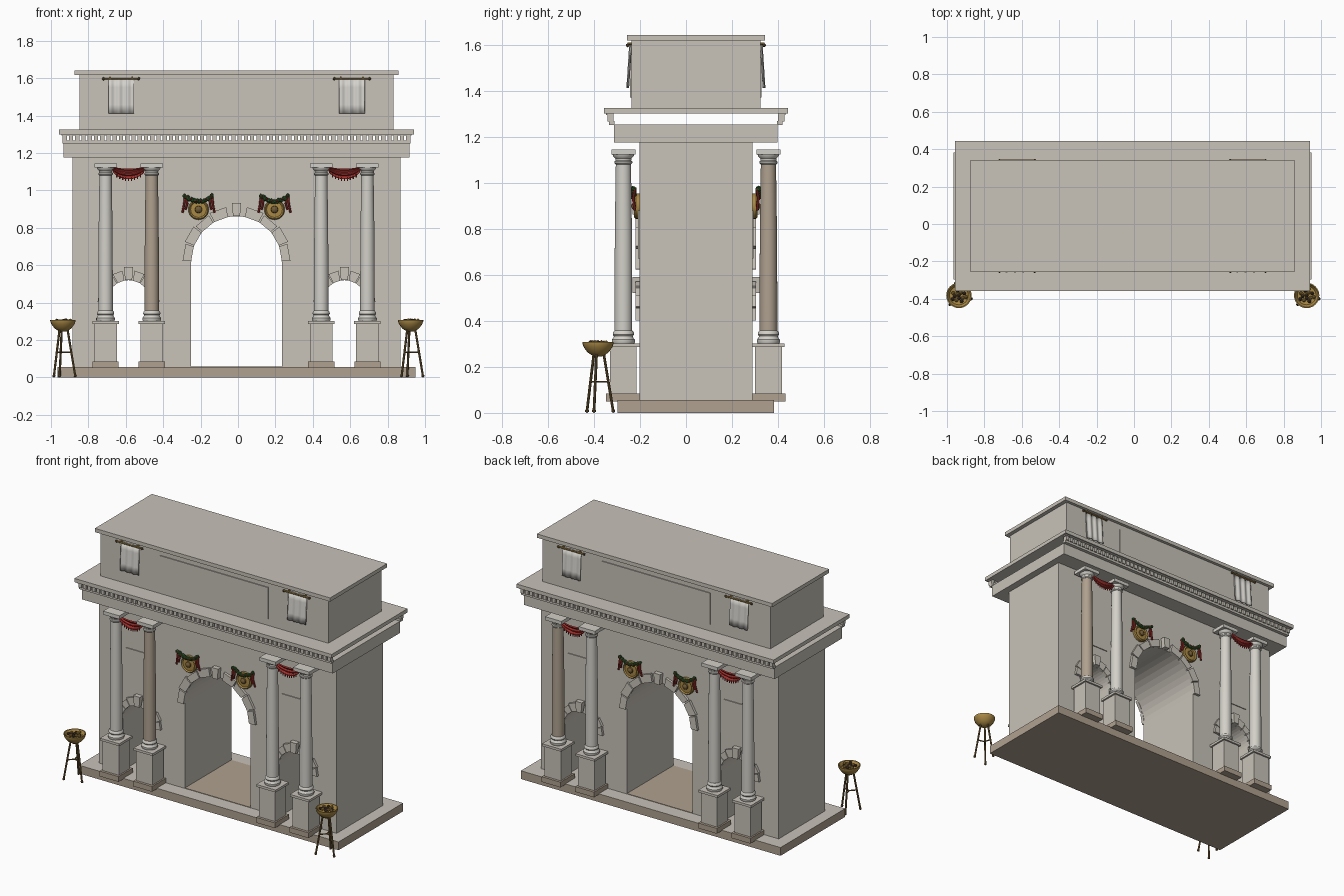
import bpy, bmesh, math, random
from mathutils import Matrix, Vector

if "Cube" in bpy.data.objects:
    bpy.data.objects.remove(bpy.data.objects["Cube"])

random.seed(4)
CX, CY = -0.008, 0.043          # centre of the building
ORIGIN = Vector((CX, CY, 0))
pi, sin, cos = math.pi, math.sin, math.cos


def material(name, *rgb):
    m = bpy.data.materials.new(name)
    m.diffuse_color = (*rgb, 1)
    m.use_nodes = True
    m.node_tree.nodes["Principled BSDF"].inputs["Base Color"].default_value = m.diffuse_color
    return m


STONE = material("grey_stone", 0.58, 0.545, 0.485)
PALE = material("pale_column_stone", 0.65, 0.63, 0.58)
SAND = material("sand_stone", 0.43, 0.355, 0.275)
LINEN = material("linen_cloth", 0.66, 0.64, 0.60)
GOLD = material("gold", 0.40, 0.25, 0.06)
BRONZE = material("dark_bronze", 0.17, 0.105, 0.035)
RED = material("red_cloth", 0.36, 0.03, 0.025)
GREEN = material("garland_green", 0.03, 0.11, 0.025)
COAL = material("coal", 0.09, 0.05, 0.025)


def finish(name, bm, mat, smooth=False):
    bmesh.ops.recalc_face_normals(bm, faces=bm.faces)
    me = bpy.data.meshes.new(name)
    bm.to_mesh(me)
    bm.free()
    me.materials.append(mat)
    ob = bpy.data.objects.new(name, me)
    ob.location = ORIGIN
    bpy.context.collection.objects.link(ob)
    if smooth:
        bpy.ops.object.select_all(action='DESELECT')
        ob.select_set(True)
        bpy.context.view_layer.objects.active = ob
        bpy.ops.object.shade_smooth_by_angle(angle=math.radians(35))
    return ob


def boxes(name, items, mat):
    """Each item: centre x, centre y, half x, half y, low z, high z."""
    bm = bmesh.new()
    for x, y, hx, hy, z0, z1 in items:
        m = Matrix.Translation((x, y, (z0 + z1) / 2)) @ Matrix.Diagonal((2 * hx, 2 * hy, z1 - z0, 1))
        bmesh.ops.create_cube(bm, size=1, matrix=m)
    return finish(name, bm, mat)


def prisms(name, outlines, mat):
    """Each outline: list of (x, z) points, then y start and y end."""
    bm = bmesh.new()
    for pts, y0, y1 in outlines:
        f = bm.faces.new([bm.verts.new((x, y0, z)) for x, z in pts])
        ext = bmesh.ops.extrude_face_region(bm, geom=[f])
        vs = [v for v in ext['geom'] if isinstance(v, bmesh.types.BMVert)]
        bmesh.ops.translate(bm, verts=vs, vec=(0, y1 - y0, 0))
    return finish(name, bm, mat)


def lathe(name, profile, places, mat, seg=24):
    """Revolve (radius, height) points; places are matrices."""
    bm = bmesh.new()
    for m in places:
        rings = [[bm.verts.new(m @ Vector((max(r, 1e-4) * cos(2 * pi * i / seg), max(r, 1e-4) * sin(2 * pi * i / seg), h)))
                  for i in range(seg)] for r, h in profile]
        for a, b in zip(rings, rings[1:]):
            for i in range(seg):
                j = (i + 1) % seg
                bm.faces.new((a[i], a[j], b[j], b[i]))
        bm.faces.new(rings[0])
        bm.faces.new(rings[-1])
    return finish(name, bm, mat, True)


def rods(name, segments, r, mat):
    bm = bmesh.new()
    for a, b in segments:
        a, b = Vector(a), Vector(b)
        m = Matrix.Translation((a + b) / 2) @ (b - a).to_track_quat('Z', 'Y').to_matrix().to_4x4()
        bmesh.ops.create_cone(bm, cap_ends=True, segments=10, radius1=r, radius2=r, depth=(b - a).length, matrix=m)
    return finish(name, bm, mat, True)


def balls(name, items, mat):
    bm = bmesh.new()
    for p, r in items:
        bmesh.ops.create_icosphere(bm, subdivisions=1, radius=r, matrix=Matrix.Translation(p))
    return finish(name, bm, mat)


def cloth(name, fn, nu, nv, mat):
    bm = bmesh.new()
    g = [[bm.verts.new(fn(i / nu, j / nv)) for j in range(nv + 1)] for i in range(nu + 1)]
    for i in range(nu):
        for j in range(nv):
            bm.faces.new((g[i][j], g[i + 1][j], g[i + 1][j + 1], g[i][j + 1]))
    ob = finish(name, bm, mat, True)
    ob.modifiers.new("thickness", 'SOLIDIFY').thickness = 0.004
    return ob


def at(x, y, z=0):
    return Matrix.Translation((x, y, z))


# Base slab: sand sides, grey top, sand floor in the main passage
base = boxes("base_slab", [(0, 0, 0.957, 0.34, 0, 0.055)], SAND)
base.data.materials.append(STONE)
for p in base.data.polygons:
    p.material_index = 1 if p.normal.z > 0.5 else 0
boxes("passage_floor", [(0, 0, 0.242, 0.245, 0.053, 0.058)], SAND)

# Main block with three arched passages
ARCHES = [(-0.577, 0.12, 0.40), (0, 0.242, 0.62), (0.577, 0.12, 0.40)]
outline = [(-0.877, 0.05)]
for x, r, spring in ARCHES:
    outline.append((x - r, 0.05))
    outline += [(x - r * cos(pi * i / 20), spring + r * sin(pi * i / 20)) for i in range(21)]
    outline.append((x + r, 0.05))
outline += [(0.877, 0.05), (0.877, 1.18), (-0.877, 1.18)]
prisms("main_block", [(outline, -0.245, 0.245)], STONE)

# Wedge stones and keystones around the arches
stones = []
for x, r, spring in ARCHES:
    for s in (-1, 1):
        for k in range(9):
            key = k == 4
            ro = r + (0.07 if key else 0.046 + 0.008 * (k % 2))
            a0, a1 = (pi * (k + e) / 9 for e in (0.04, 0.96))
            if key:
                w = 0.022
                pts = [(x - w * .85, spring + r), (x + w * .85, spring + r), (x + w * 1.1, spring + ro), (x - w * 1.1, spring + ro)]
            else:
                pts = [(x + q * cos(a), spring + q * sin(a)) for q, a in ((r, a0), (ro, a0), (ro, a1), (r, a1))]
            stones.append((pts, s * 0.24, s * (0.276 if key else 0.262)))
prisms("arch_stones", stones, STONE)

# Entablature, cornice with dentils, attic
boxes("entablature", [(0, 0, 0.925, 0.355, 1.175, 1.253)], STONE)
boxes("cornice", [(0, 0, 0.948, 0.40, 1.30, 1.325)], STONE)
boxes("dentil_fillet", [(0, s * 0.365, 0.93, 0.012, 1.25, 1.267) for s in (-1, 1)]
      + [(0, s * 0.374, 0.935, 0.016, 1.293, 1.301) for s in (-1, 1)], STONE)
boxes("dentils", [(-0.918 + i * 1.836 / 55, s * 0.371, 0.011, 0.014, 1.265, 1.296)
                  for i in range(56) for s in (-1, 1)], STONE)
boxes("attic", [(0, 0, 0.84, 0.28, 1.32, 1.62)], STONE)
boxes("attic_cap", [(0, 0, 0.867, 0.30, 1.617, 1.642)], STONE)
boxes("attic_panel", [(0, s * 0.28, 0.40, 0.006, 1.37, 1.58) for s in (-1, 1)], STONE)
boxes("wall_panels", [(x, s * 0.245, 0.10, 0.006, 0.67, 0.88) for x in (-0.577, 0.577) for s in (-1, 1)], STONE)

# Columns on pedestals
COLS = [(x, s * 0.315) for s in (-1, 1) for x in (-0.70, -0.453, 0.453, 0.70)]
boxes("pedestal_bases", [(x, y, 0.07, 0.075, 0.05, 0.085) for x, y in COLS], SAND)
boxes("pedestals", [(x, y, 0.06, 0.058, 0.085, 0.288) for x, y in COLS], STONE)
boxes("pedestal_caps", [(x, y, 0.071, 0.069, 0.286, 0.302) for x, y in COLS], STONE)
boxes("capital_slabs", [(x, y, 0.06, 0.052, 1.122, 1.145) for x, y in COLS], PALE)
FOOT = [(0.046, 0.30), (0.05, 0.308), (0.05, 0.318), (0.044, 0.325), (0.041, 0.333), (0.046, 0.34), (0.045, 0.35), (0.039, 0.357)]
SHAFT = [(0.0385, 0.355), (0.0385, 0.55), (0.037, 0.80), (0.033, 1.082)]
CAPITAL = [(0.034, 1.08), (0.039, 1.085), (0.039, 1.092), (0.034, 1.096), (0.035, 1.105), (0.045, 1.115), (0.047, 1.124)]
spots = [at(x, y) for x, y in COLS]
worn = (1, 7)
lathe("column_feet", FOOT, spots, PALE)
lathe("column_shafts", SHAFT, [m for i, m in enumerate(spots) if i not in worn], PALE)
lathe("worn_column_shafts", SHAFT, [spots[i] for i in worn], SAND)
lathe("capitals", CAPITAL, spots, PALE)

poles, knobs, garland, berries, ribbons, discs, fringe = [], [], [], [], [], [], []
for s in (-1, 1):
    for t in (-1, 1):
        # Red drape slung between paired columns
        def drape(u, v, s=s, t=t):
            a = 2 * u - 1
            top = 1.128 - 0.012 * (1 - a * a)
            return (t * 0.577 + 0.088 * a, s * (0.33 + 0.006 * sin(v * 14)),
                    top - v * (0.008 + 0.045 * math.sqrt(max(0, 1 - a * a))))
        cloth("red_drape", drape, 18, 8, RED)
        for k in range(9):
            x, y, z = drape(0.14 + k * 0.09, 1)
            fringe.append(((x, y, z + 0.004), (x, y, z - 0.013)))

        # Hanging cloth on the attic
        bx = t * 0.617
        cloth("hanging_banner", lambda u, v, s=s, bx=bx: (
            bx + 0.068 * (2 * u - 1), s * (0.286 + 0.012 * v + 0.004 * sin(u * 19)), 1.598 - 0.186 * v), 24, 4, LINEN)
        poles.append(((bx - 0.092, s * 0.296, 1.597), (bx + 0.092, s * 0.296, 1.597)))
        poles += [((bx + q, s * 0.275, 1.604), (bx + q, s * 0.298, 1.604)) for q in (-0.06, 0.06)]
        knobs += [((bx + q, s * 0.296, 1.597), 0.009) for q in (-0.094, 0.094)]

        # Round shield with garland and ribbons
        sx = t * 0.203
        discs.append(at(sx, s * 0.245, 0.898) @ Matrix.Rotation(-s * pi / 2, 4, 'X'))
        for k in range(23):
            a = k / 11 - 1
            p = Vector((sx + 0.074 * a, s * 0.272, 0.942 + 0.03 * a * a))
            garland.append((p + Vector([random.uniform(-.004, .004) for _ in range(3)]), 0.012))
            if k % 4 == 1:
                berries.append((p + Vector((0, s * 0.011, 0.002)), 0.006))
        for q in (-1, 1):
            for w, drop in ((0.066, 0.075), (0.082, 0.092)):
                top, mid = (sx + q * 0.074, s * 0.265, 0.972), (sx + q * (w - 0.006), s * 0.272, 0.93)
                ribbons += [(top, mid), (mid, (sx + q * (w + 0.004), s * 0.266, 0.972 - drop))]
rods("drape_fringe", fringe, 0.0035, RED)
rods("banner_poles", poles, 0.005, GOLD)
balls("pole_knobs", knobs, BRONZE)
balls("garlands", garland, GREEN)
balls("garland_berries", berries, RED)
rods("ribbons", ribbons, 0.006, RED)
lathe("shields", [(0.055, 0), (0.055, 0.016), (0.049, 0.023), (0.042, 0.016), (0.022, 0.018)], discs, GOLD)
lathe("shield_bosses", [(0.02, 0.016), (0.018, 0.026), (0.01, 0.033), (0, 0.035)], discs, BRONZE, 16)

# Tripod braziers at the front corners
BR = [(-0.928, -0.425), (0.931, -0.425)]
BOWL = [(0, 0.245), (0.02, 0.246), (0.045, 0.262), (0.062, 0.285), (0.068, 0.302), (0.068, 0.308),
        (0.062, 0.308), (0.05, 0.288), (0, 0.282)]
lathe("brazier_bowls", BOWL, [at(x, y) for x, y in BR], GOLD)
legs, feet, ties, coals = [], [], [], []
for x, y in BR:
    dirs = [(cos(math.radians(a)), sin(math.radians(a))) for a in (-15, 105, 225)]
    for c, d in dirs:
        legs.append(((x + 0.025 * c, y + 0.025 * d, 0.26), (x + 0.068 * c, y + 0.068 * d, 0.008)))
        feet.append(((x + 0.068 * c, y + 0.068 * d, 0.009), 0.0095))
        ties.append(((x, y, 0.135), (x + 0.046 * c, y + 0.046 * d, 0.135)))
    for k in range(14):
        a, r = k * 2.4, 0.011 * math.sqrt(k)
        coals.append(((x + r * cos(a), y + r * sin(a), 0.298 + random.uniform(0, 0.008)), 0.011))
rods("brazier_legs", legs, 0.006, BRONZE)
rods("brazier_ties", ties, 0.004, BRONZE)
balls("brazier_feet", feet, BRONZE)
balls("brazier_coals", coals[::2], COAL)
balls("brazier_embers", coals[1::2], GOLD)
